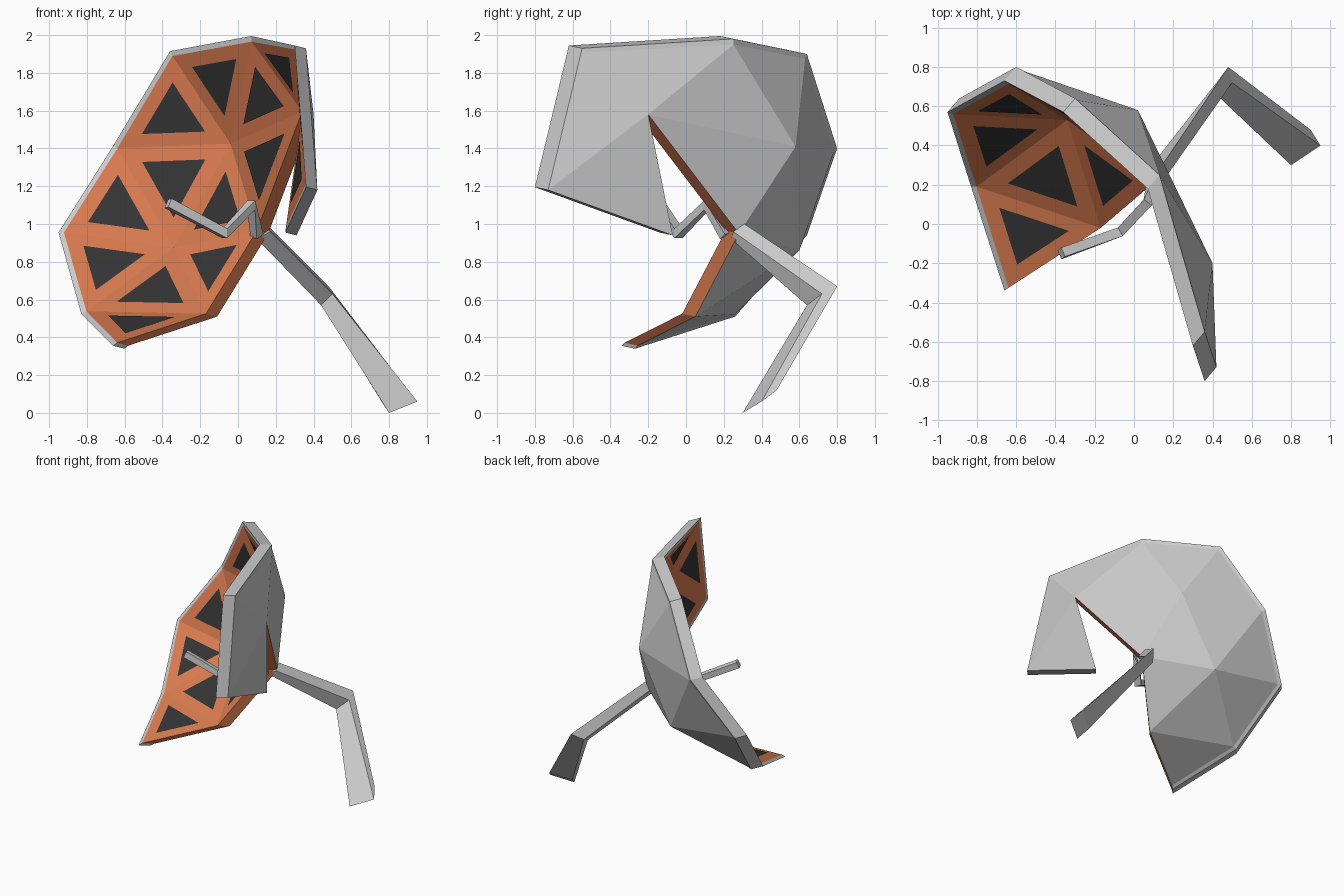
import bpy
from mathutils import Vector as V

if "Cube" in bpy.data.objects:
    bpy.data.objects.remove(bpy.data.objects["Cube"])


def material(name, rgb):
    m = bpy.data.materials.new(name)
    m.diffuse_color = (*rgb, 1)
    m.use_nodes = True
    m.node_tree.nodes["Principled BSDF"].inputs["Base Color"].default_value = m.diffuse_color
    return m


def make(name, verts, faces, mats=(), idx=None):
    me = bpy.data.meshes.new(name)
    me.from_pydata([tuple(v) for v in verts], [], faces)
    for m in mats:
        me.materials.append(m)
    if idx:
        me.polygons.foreach_set("material_index", idx)
    ob = bpy.data.objects.new(name, me)
    bpy.context.collection.objects.link(ob)
    return ob


def loft(name, rings):
    """Four-sided beam through a list of four-corner rings."""
    verts = [p for r in rings for p in r]
    faces = [(3, 2, 1, 0)]
    for k in range(0, 4 * (len(rings) - 1), 4):
        for i in range(4):
            j = (i + 1) % 4
            faces.append((k + i, k + j, k + 4 + j, k + 4 + i))
    n = len(verts)
    faces.append((n - 4, n - 3, n - 2, n - 1))
    return make(name, verts, faces)


orange = material("orange", (0.70, 0.20, 0.08))
dark = material("dark", (0.035, 0.035, 0.035))
grey = material("grey", (0.8, 0.8, 0.8))

# Faceted dish: hub, inner ring and rim corners on the outer side
P = {k: V(v) for k, v in {
    "C": (.16, .28, .95), "B": (.40, -.20, 1.58), "P": (.02, .58, 1.41),
    "Q": (-.28, .60, .86), "A": (-.11, .05, .51), "M": (.31, -.07, .94),
    "0": (.42, -.73, 1.18), "1": (.36, -.55, 1.93), "2": (.13, .25, 1.98),
    "3": (-.30, .64, 1.90), "4": (-.60, .80, 1.40), "5": (-.89, .64, .94),
    "6": (-.77, .26, .51), "7": (-.60, -.27, .34)}.items()}
depth = V((-.06, -.07, .015))
rim_keys = "M01234567"
shell = dict(P)
for k in rim_keys:
    target = P["B"] if k in "M01" else P["C"]
    shell[k] = P[k] + (target - P[k]).normalized() * .03

tris = ["CBP", "CPQ", "CQA", "B01", "B12", "P23", "P34", "Q45", "Q56", "A67",
        "BP2", "PQ4", "QA6", "MB0"]
keys = list(P)
n = len(keys)
verts = [shell[k] for k in keys] + [shell[k] + depth for k in keys]
centre = V((-.55, -.4, 1.25))
faces, idx, panels = [], [], []
for t in tris:
    a, b, c = (keys.index(k) for k in t)
    nor = (verts[b] - verts[a]).cross(verts[c] - verts[a])
    if nor.dot(verts[a] - centre) < 0:
        b, c = c, b
    faces += [(a, b, c), (a + n, c + n, b + n)]
    idx += [0, 1]
    panels.append((a + n, c + n, b + n))
# Side walls along every open edge
edges = {}
for f in faces[::2]:
    for i in range(3):
        edges[(f[i], f[(i + 1) % 3])] = 1
for a, b in edges:
    if (b, a) not in edges:
        faces.append((b, a, a + n, b + n))
        idx.append(1)
make("dish_shell", verts, faces, (grey, orange), idx)

# Dark triangle panels on the inner side
pv, pf = [], []
for f in panels:
    p = [verts[i] for i in f]
    mid = sum(p, V()) / 3
    nor = (p[1] - p[0]).cross(p[2] - p[0]).normalized()
    pf.append(tuple(range(len(pv), len(pv) + 3)))
    pv += [mid + (q - mid) * .56 + nor * .004 for q in p]
make("inner_panels", pv, pf, (dark,))

# Grey rim around the unbroken edge
loft("rim", [(P[k], shell[k], shell[k] + depth, P[k] + depth) for k in rim_keys])

# Bent support leg
loft("leg", [
    [(.10, .24, .92), (.17, .25, .96), (.15, .31, 1.0), (.09, .30, .96)],
    [(.44, .64, .57), (.50, .72, .63), (.48, .80, .67), (.42, .72, .61)],
    [(.80, .30, 0), (.95, .40, .06), (.90, .48, .12), (.76, .38, .06)]])

# Thin zigzag arm inside the dish
path = [V(p) for p in [(.10, .21, .94), (.07, .11, 1.10), (-.07, -.04, .95), (-.37, -.15, 1.11)]]
rings = []
for i, p in enumerate(path):
    d = (path[min(i + 1, 3)] - path[max(i - 1, 0)]).normalized()
    side = V((.6, -.8, 0))
    side = (side - d * side.dot(d)).normalized()
    up = d.cross(side)
    rings.append([p + (side * s + up * t) * .025 for s, t in ((-1, -1), (1, -1), (1, 1), (-1, 1))])
loft("inner_arm", rings)
